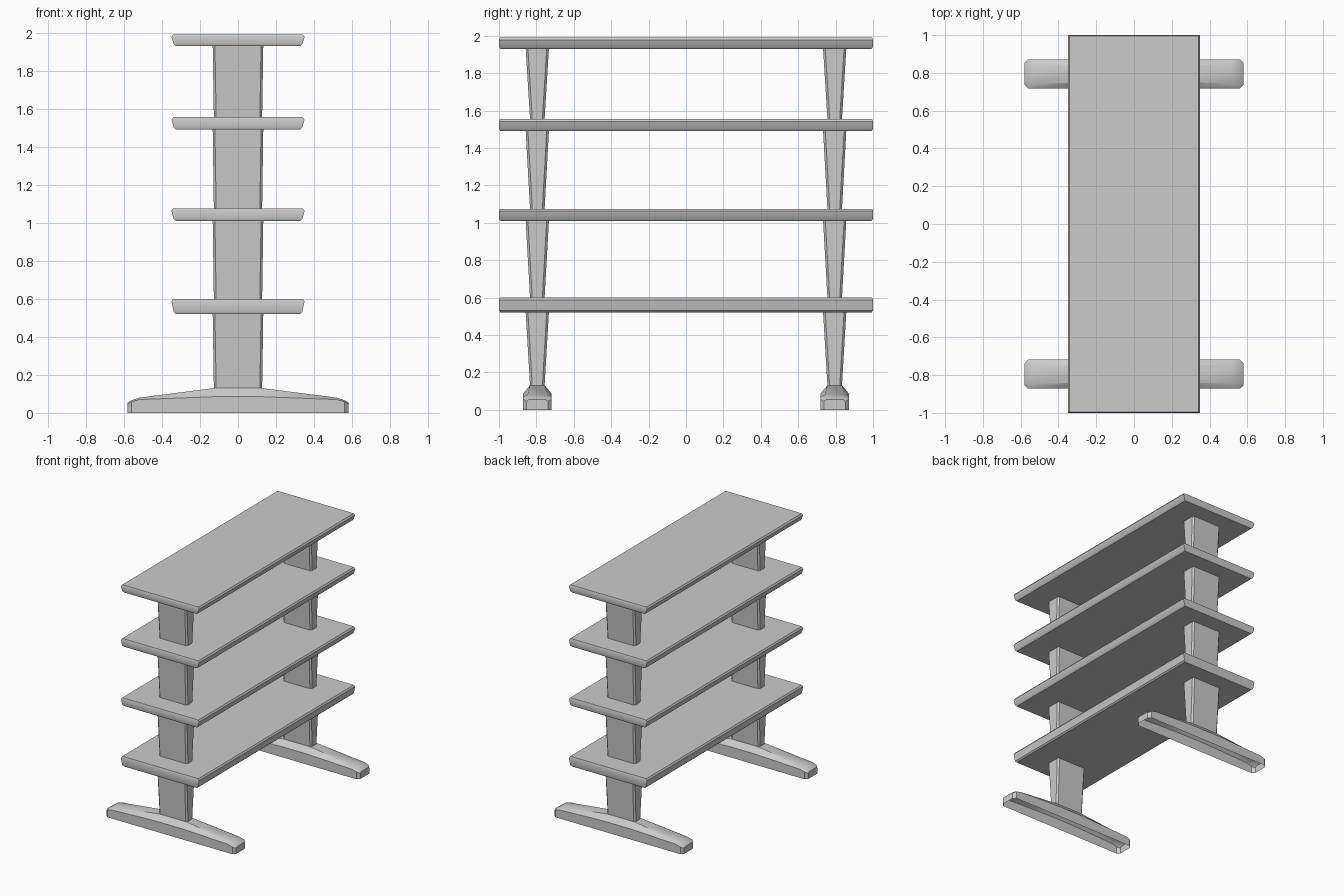
import bpy, bmesh

if "Cube" in bpy.data.objects:
    bpy.data.objects.remove(bpy.data.objects["Cube"])

def loft(name, rings, cap_start=True, cap_end=True, closed=True):
    """Skin a list of matching point rings."""
    bm = bmesh.new()
    loops = [[bm.verts.new(p) for p in r] for r in rings]
    n = len(rings[0])
    for a, b in zip(loops, loops[1:]):
        for i in range(n if closed else n - 1):
            j = (i + 1) % n
            bm.faces.new((a[i], a[j], b[j], b[i]))
    if cap_start:
        bm.faces.new(loops[0][::-1])
    if cap_end:
        bm.faces.new(loops[-1])
    bmesh.ops.recalc_face_normals(bm, faces=bm.faces)
    me = bpy.data.meshes.new(name)
    bm.to_mesh(me)
    bm.free()
    ob = bpy.data.objects.new(name, me)
    bpy.context.collection.objects.link(ob)
    bpy.ops.object.select_all(action='DESELECT')
    ob.select_set(True)
    bpy.context.view_layer.objects.active = ob
    bpy.ops.object.shade_smooth_by_angle(angle=0.6)
    return ob

def rect(hx, hy, z, cy=0.0, c=0.0):
    """Rectangle ring, with chamfered corners when c > 0."""
    if c == 0:
        pts = [(-hx, -hy), (hx, -hy), (hx, hy), (-hx, hy)]
    else:
        pts = [(-hx + c, -hy), (hx - c, -hy), (hx, -hy + c), (hx, hy - c),
               (hx - c, hy), (-hx + c, hy), (-hx, hy - c), (-hx, -hy + c)]
    return [(x, y + cy, z) for x, y in pts]

SHELVES = [(0.52, 0.60), (1.01, 1.075), (1.49, 1.555), (1.93, 1.99)]
FOOT_TOP = 0.13
POST_Y = 0.795

# Shelves: boards flaring slightly upward, with softened edges
for i, (z0, z1) in enumerate(SHELVES):
    loft(f"shelf_{i + 1}", [
        rect(0.327, 0.992, z0), rect(0.338, 0.999, z0 + 0.01),
        rect(0.35, 1.0, z1 - 0.013), rect(0.341, 0.995, z1)])

# Foot half profile: x, half width, side height, ridge half width, ridge height
FOOT = [(0.58, 0.058, 0.045, 0.045, 0.055), (0.56, 0.077, 0.058, 0.055, 0.067),
        (0.52, 0.077, 0.07, 0.052, 0.08), (0.13, 0.077, 0.085, 0.04, FOOT_TOP)]
stations = [(-s[0],) + s[1:] for s in FOOT] + FOOT[::-1]

for side, cy in (("front", -POST_Y), ("back", POST_Y)):
    # Foot: tapered shell, open underneath
    loft(f"{side}_foot", [
        [(x, cy - w, 0), (x, cy - w, s), (x, cy - tw, t),
         (x, cy + tw, t), (x, cy + w, s), (x, cy + w, 0)]
        for x, w, s, tw, t in stations], closed=False)
    # Post segments: widen towards the shelf they carry
    base = FOOT_TOP
    for i, (z0, z1) in enumerate(SHELVES):
        loft(f"{side}_post_{i + 1}", [
            rect(0.127, 0.039, base, cy, 0.012),
            rect(0.133, 0.062, z0, cy, 0.012)], False, False)
        base = z1
